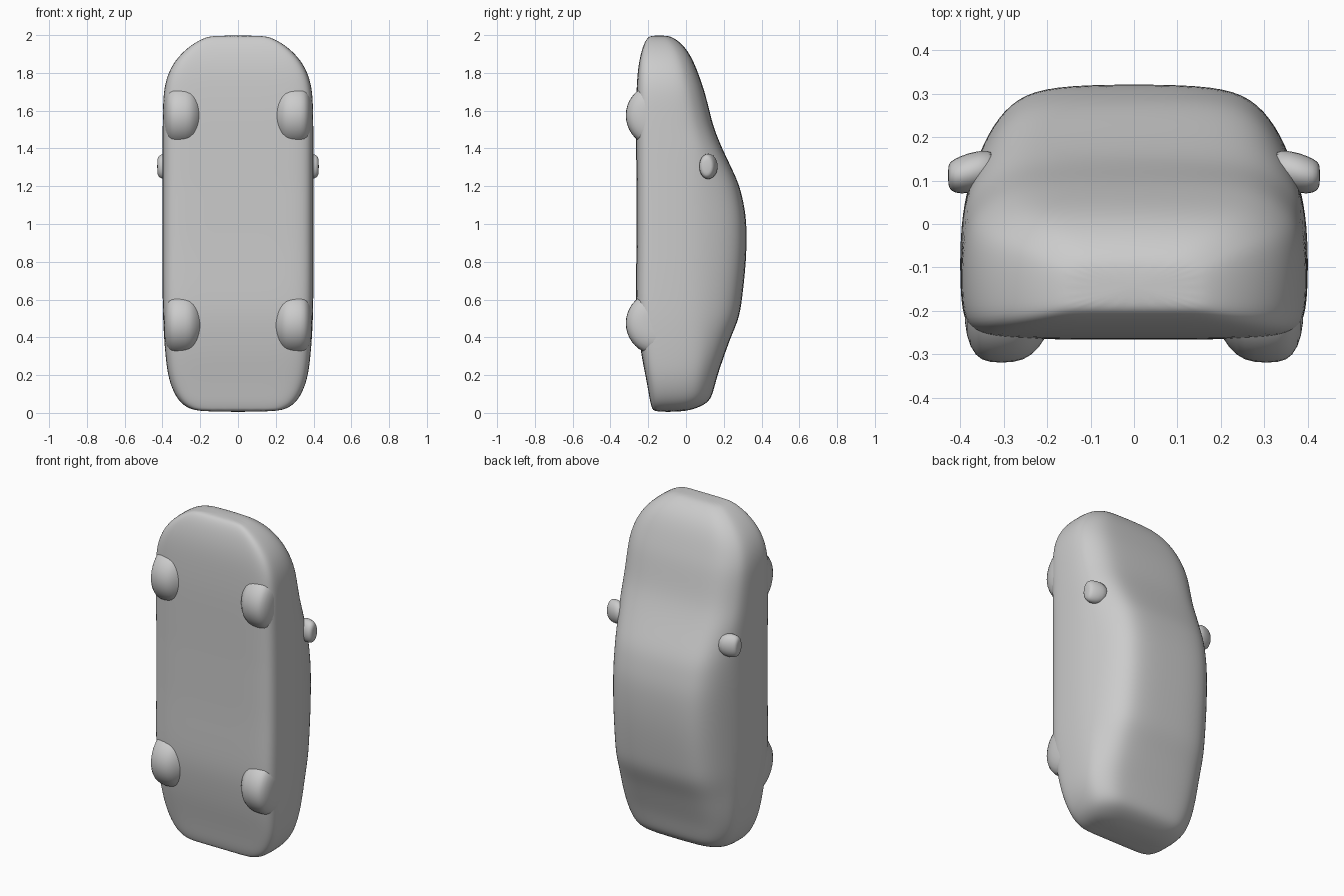
import bpy, bmesh, math

cube = bpy.data.objects.get("Cube")
if cube:
    bpy.data.objects.remove(cube, do_unlink=True)

grey = bpy.data.materials.new("light grey")
grey.use_nodes = True
grey.diffuse_color = (0.6, 0.6, 0.6, 1)
bsdf = grey.node_tree.nodes["Principled BSDF"]
bsdf.inputs["Base Color"].default_value = (0.6, 0.6, 0.6, 1)
bsdf.inputs["Roughness"].default_value = 0.7


def loft(name, rings, levels=1):
    """Skin a list of closed rings, cap both ends and smooth the result."""
    bm = bmesh.new()
    loops = [[bm.verts.new(p) for p in ring] for ring in rings]
    n = len(loops[0])
    for a, b in zip(loops, loops[1:]):
        for i in range(n):
            j = (i + 1) % n
            bm.faces.new((a[i], a[j], b[j], b[i]))
    bm.faces.new(loops[0])
    bm.faces.new(loops[-1])
    bmesh.ops.recalc_face_normals(bm, faces=bm.faces[:])
    me = bpy.data.meshes.new(name)
    bm.to_mesh(me)
    bm.free()
    me.materials.append(grey)
    me.shade_smooth()
    ob = bpy.data.objects.new(name, me)
    bpy.context.collection.objects.link(ob)
    sub = ob.modifiers.new("Smooth", "SUBSURF")
    sub.levels = sub.render_levels = levels
    return ob


def body_ring(z, under, roof, w):
    """Cross-section: flat floor, upright flanks, inward-leaning cabin."""
    shoulder = min(0.07, under + 0.72 * (roof - under))
    h, d = roof - shoulder, shoulder - under
    half = [(0.3, under), (0.65, under), (0.88, under + 0.02 * d),
            (0.985, under + 0.12 * d), (1.005, under + 0.35 * d),
            (1.005, under + 0.7 * d), (0.975, shoulder),
            (0.89, shoulder + 0.4 * h), (0.79, shoulder + 0.7 * h),
            (0.64, shoulder + 0.93 * h), (0.38, roof)]
    right = [(x * w, y, z) for x, y in half]
    left = [(-x, y, z) for x, y, z in reversed(right)]
    return right + [(0, roof + 0.002, z)] + left + [(0, under, z)]


# Body stations from tail to nose: height, underside y, roof y, half width
stations = [
    (0.005, -0.17, -0.02, 0.20), (0.025, -0.18, 0.06, 0.265),
    (0.06, -0.19, 0.125, 0.31), (0.12, -0.20, 0.145, 0.345),
    (0.20, -0.215, 0.165, 0.37), (0.30, -0.235, 0.20, 0.382),
    (0.40, -0.25, 0.235, 0.39), (0.50, -0.262, 0.28, 0.395),
    (0.60, -0.266, 0.295, 0.397), (0.75, -0.264, 0.312, 0.398),
    (0.88, -0.262, 0.32, 0.398), (1.02, -0.262, 0.319, 0.398),
    (1.12, -0.262, 0.302, 0.398), (1.21, -0.262, 0.28, 0.398),
    (1.30, -0.263, 0.238, 0.398), (1.40, -0.264, 0.19, 0.398),
    (1.50, -0.265, 0.148, 0.397), (1.60, -0.265, 0.122, 0.396),
    (1.70, -0.262, 0.098, 0.392), (1.78, -0.258, 0.07, 0.375),
    (1.85, -0.25, 0.043, 0.342), (1.91, -0.237, 0.012, 0.292),
    (1.955, -0.222, -0.025, 0.235), (1.985, -0.205, -0.065, 0.18),
    (1.998, -0.185, -0.10, 0.13)]
loft("car_body", [body_ring(*s) for s in stations], 2)

# Wheels: rounded lathe profile (sideways offset, radius)
tyre = [(-0.13, 0.06), (-0.105, 0.11), (-0.07, 0.158), (-0.03, 0.172),
        (0.03, 0.172), (0.06, 0.158), (0.082, 0.11), (0.085, 0.05)]
for side, s in (("left", 1), ("right", -1)):
    for end, z in (("front", 1.575), ("rear", 0.475)):
        rings = [[(s * (0.305 + dx), -0.15 + r * math.cos(a), z + r * math.sin(a))
                  for a in (math.tau * k / 20 for k in range(20))]
                 for dx, r in tyre]
        loft(f"{end}_{side}_wheel", rings)

    # Wing mirror: pod tapering outwards to a blunt tip
    pod = [(0.31, 0.13, 0.04, 0.05), (0.36, 0.122, 0.05, 0.072),
           (0.40, 0.112, 0.046, 0.07), (0.422, 0.11, 0.036, 0.058),
           (0.428, 0.112, 0.022, 0.036)]
    rings = [[(s * x, y + ry * math.cos(a), 1.305 + rz * math.sin(a))
              for a in (math.tau * k / 12 for k in range(12))]
             for x, y, ry, rz in pod]
    loft(f"{side}_wing_mirror", rings)
